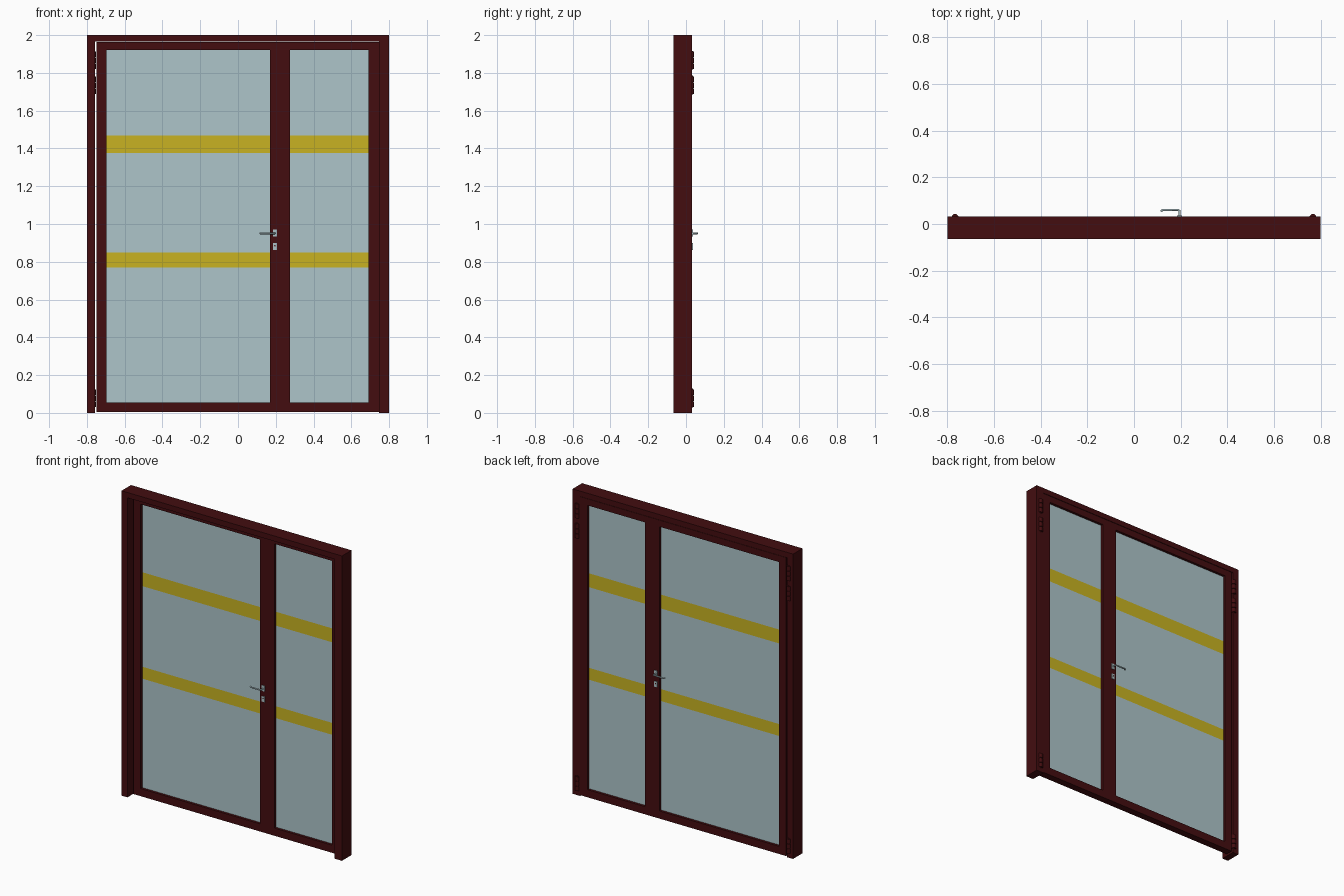
import bpy
import bmesh
from mathutils import Matrix, Vector

if "Cube" in bpy.data.objects:
    bpy.data.objects.remove(bpy.data.objects["Cube"], do_unlink=True)


def material(name, rgb):
    m = bpy.data.materials.new(name)
    m.use_nodes = True
    m.diffuse_color = (*rgb, 1)
    m.node_tree.nodes["Principled BSDF"].inputs["Base Color"].default_value = (*rgb, 1)
    return m


MAROON = material("dark maroon paint", (0.056, 0.004, 0.005))
GLASS = material("pale blue glass", (0.42, 0.56, 0.59))
YELLOW = material("yellow safety band", (0.58, 0.45, 0.016))
STEEL = material("satin steel", (0.42, 0.54, 0.57))

# Depth of the outer frame and of the leaves
FRONT, BACK = -0.065, 0.033
LEAF_FRONT, LEAF_BACK = -0.015, 0.032
LEAF_MID = (LEAF_FRONT + LEAF_BACK) / 2
BANDS = [(0.77, 0.848), (1.377, 1.468)]
LEAF_BOTTOM, LEAF_TOP = 0.005, 1.963


def finish(bm, name, *mats):
    bmesh.ops.recalc_face_normals(bm, faces=bm.faces)
    mesh = bpy.data.meshes.new(name)
    bm.to_mesh(mesh)
    bm.free()
    for m in mats:
        mesh.materials.append(m)
    obj = bpy.data.objects.new(name, mesh)
    bpy.context.collection.objects.link(obj)
    return obj


def add_box(bm, x0, x1, y0, y1, z0, z1):
    size = Matrix.Diagonal((x1 - x0, y1 - y0, z1 - z0, 1))
    centre = Matrix.Translation(((x0 + x1) / 2, (y0 + y1) / 2, (z0 + z1) / 2))
    bmesh.ops.create_cube(bm, size=1, matrix=centre @ size)


def box(name, mat, *bounds):
    bm = bmesh.new()
    add_box(bm, *bounds)
    return finish(bm, name, mat)


def extrude_faces(bm, depth):
    out = bmesh.ops.extrude_face_region(bm, geom=bm.faces[:])["geom"]
    verts = [g for g in out if isinstance(g, bmesh.types.BMVert)]
    bmesh.ops.translate(bm, vec=(0, depth, 0), verts=verts)


def ring(name, outer, inner, y0, y1):
    """Rectangular mitred frame; rectangles are x0, x1, z0, z1."""
    bm = bmesh.new()
    loops = []
    for x0, x1, z0, z1 in (outer, inner):
        corners = [(x0, z0), (x1, z0), (x1, z1), (x0, z1)]
        loops.append([bm.verts.new((x, y0, z)) for x, z in corners])
    a, b = loops
    for i in range(4):
        j = (i + 1) % 4
        bm.faces.new((a[i], a[j], b[j], b[i]))
    extrude_faces(bm, y1 - y0)
    return finish(bm, name, MAROON)


def pane(name, x0, x1, z0, z1):
    """Glass sheet cut at the band edges, with the bands coloured by height."""
    bm = bmesh.new()
    add_box(bm, x0, x1, LEAF_MID - 0.007, LEAF_MID + 0.007, z0, z1)
    for z in [edge for band in BANDS for edge in band]:
        bmesh.ops.bisect_plane(bm, geom=bm.verts[:] + bm.edges[:] + bm.faces[:],
                               plane_co=(0, 0, z), plane_no=(0, 0, 1))
    for f in bm.faces:
        z = f.calc_center_median().z
        f.material_index = int(any(lo < z < hi for lo, hi in BANDS))
    return finish(bm, name, GLASS, YELLOW)


def cylinder(name, mat, radius, length, location, axis="Z", sides=20):
    bm = bmesh.new()
    bmesh.ops.create_cone(bm, cap_ends=True, segments=sides, radius1=radius,
                          radius2=radius, depth=length)
    if axis == "Y":
        bmesh.ops.rotate(bm, verts=bm.verts, matrix=Matrix.Rotation(1.5708, 3, "X"))
    bmesh.ops.translate(bm, verts=bm.verts, vec=location)
    obj = finish(bm, name, mat)
    bpy.context.view_layer.objects.active = obj
    bpy.ops.object.select_all(action="DESELECT")
    obj.select_set(True)
    bpy.ops.object.shade_smooth_by_angle()
    return obj


# Outer frame: two jambs and a head, open at the floor
bm = bmesh.new()
outline = [(-0.8, 0), (-0.8, 2), (0.8, 2), (0.8, 0),
           (0.746, 0), (0.746, 1.965), (-0.757, 1.965), (-0.757, 0)]
bm.faces.new([bm.verts.new((x, FRONT, z)) for x, z in outline])
extrude_faces(bm, BACK - FRONT)
finish(bm, "outer_frame", MAROON)

# Two glazed leaves: outer x range, then glass x range
leaves = {"wide_leaf": (-0.748, 0.222, -0.696, 0.17),
          "narrow_leaf": (0.2225, 0.7455, 0.274, 0.692)}
for name, (x0, x1, gx0, gx1) in leaves.items():
    ring(name + "_frame", (x0, x1, LEAF_BOTTOM, LEAF_TOP),
         (gx0, gx1, 0.055, 1.92), LEAF_FRONT, LEAF_BACK)
    pane(name + "_glass", gx0 - 0.005, gx1 + 0.005, 0.05, 1.925)

# Seal hidden in the joint between the leaves
box("meeting_seal", MAROON, 0.212, 0.232, LEAF_MID - 0.006, LEAF_MID + 0.006,
    LEAF_BOTTOM + 0.001, LEAF_TOP - 0.001)

# Hinges: three on each side, each with three knuckles and a pin
for side, sign in (("left", 1), ("right", -1)):
    for i, z in enumerate((0.078, 1.735, 1.867)):
        label = f"{side}_hinge_{i + 1}"
        for k in (-1, 0, 1):
            cylinder(f"{label}_knuckle_{k + 2}", MAROON, 0.015, 0.029,
                     (sign * 0.767, 0.028, z + k * 0.0325))
        cylinder(label + "_pin", MAROON, 0.009, 0.1, (sign * 0.767, 0.028, z))

# Lever handles, plates and keyholes on both faces of the wide leaf
HANDLE_X = 0.195
for side, face, out in (("front", LEAF_FRONT, -1), ("back", LEAF_BACK, 1)):
    for label, z0, z1 in (("lever_plate", 0.933, 0.97), ("key_plate", 0.863, 0.899)):
        y0, y1 = sorted((face - out * 0.002, face + out * 0.004))
        box(f"{side}_{label}", STEEL, 0.184, 0.206, y0, y1, z0, z1)
    cylinder(side + "_keyhole", MAROON, 0.004, 0.004,
             (HANDLE_X, face + out * 0.003, 0.885), "Y", 12)

    curve = bpy.data.curves.new(side + "_lever", "CURVE")
    curve.dimensions = "3D"
    curve.bevel_depth = 0.0048
    curve.bevel_resolution = 2
    curve.use_fill_caps = True
    path = [(HANDLE_X, 0), (HANDLE_X, 0.024), (HANDLE_X - 0.005, 0.0282),
            (0.123, 0.0282), (0.119, 0.026), (0.117, 0.02)]
    spline = curve.splines.new("POLY")
    spline.points.add(len(path) - 1)
    for point, (x, d) in zip(spline.points, path):
        point.co = Vector((x, face + out * d, 0.95, 1))
    curve.materials.append(STEEL)
    lever = bpy.data.objects.new(side + "_lever", curve)
    bpy.context.collection.objects.link(lever)
